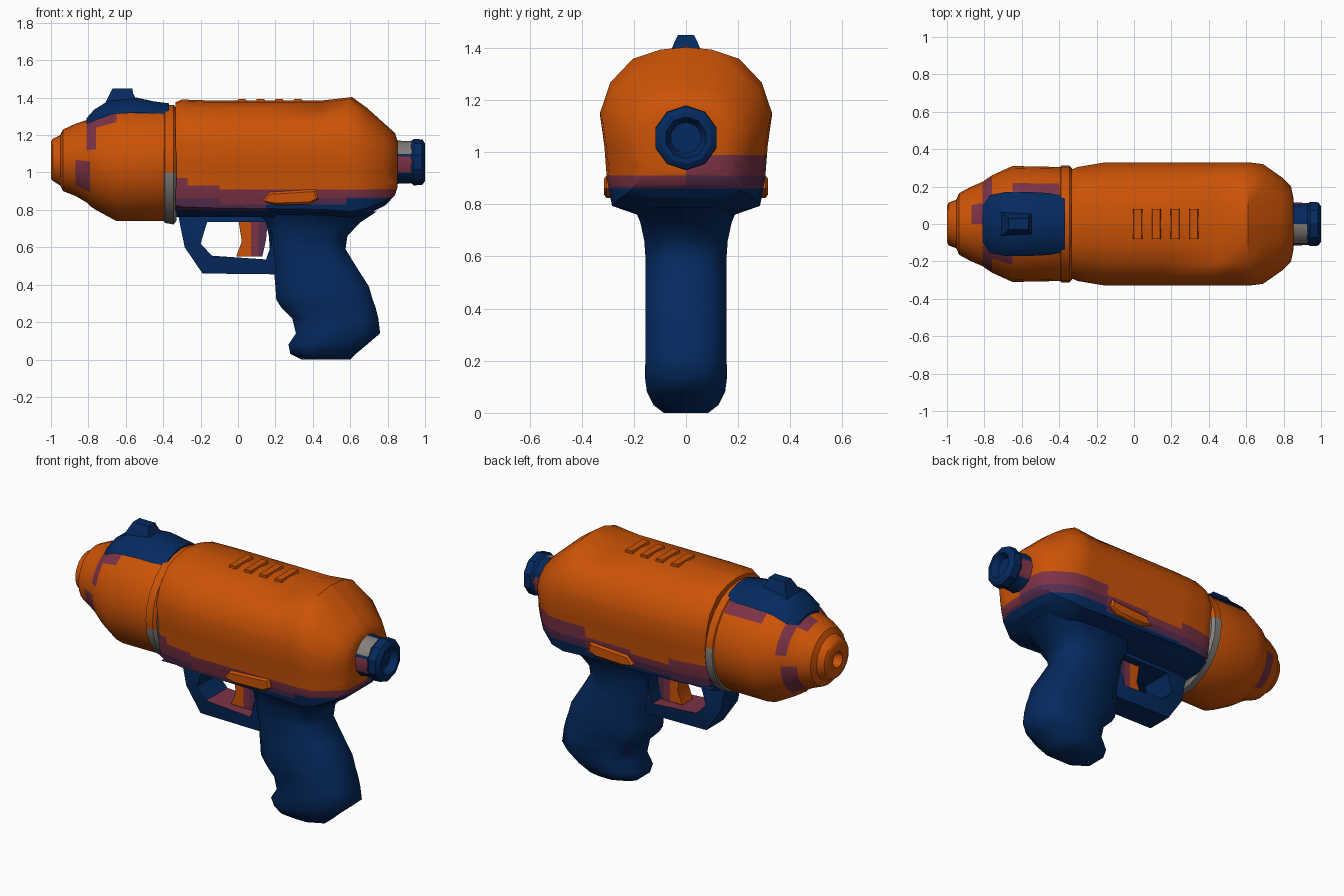
import bpy, bmesh, math

if "Cube" in bpy.data.objects:
    bpy.data.objects.remove(bpy.data.objects["Cube"])


def material(name, rgb):
    m = bpy.data.materials.new(name)
    m.diffuse_color = (*rgb, 1)
    m.use_nodes = True
    m.node_tree.nodes["Principled BSDF"].inputs["Base Color"].default_value = m.diffuse_color
    return m


ORANGE, BLUE, PLUM, ROSE, GREY = range(5)
MATS = [material("orange", (0.60, 0.086, 0.002)), material("navy", (0.0015, 0.023, 0.115)),
        material("plum", (0.09, 0.026, 0.078)), material("rose", (0.20, 0.032, 0.06)),
        material("grey", (0.23, 0.21, 0.19))]
X, Y, Z = (1, 0, 0), (0, 1, 0), (0, 0, 1)


def finish(name, bm, rule, cuts=(), angle=35):
    """Cut along planes, colour faces by rule(centre, normal), shade."""
    for co, no in cuts:
        bmesh.ops.bisect_plane(bm, geom=bm.verts[:] + bm.edges[:] + bm.faces[:],
                               plane_co=co, plane_no=no)
    bmesh.ops.recalc_face_normals(bm, faces=bm.faces[:])
    for f in bm.faces:
        f.material_index = rule(f.calc_center_median(), f.normal) if callable(rule) else rule
    me = bpy.data.meshes.new(name)
    bm.to_mesh(me)
    bm.free()
    for m in MATS:
        me.materials.append(m)
    ob = bpy.data.objects.new(name, me)
    bpy.context.collection.objects.link(ob)
    bpy.ops.object.select_all(action='DESELECT')
    ob.select_set(True)
    bpy.context.view_layer.objects.active = ob
    bpy.ops.object.shade_smooth_by_angle(angle=math.radians(angle))
    return ob


def loft(loops):
    """Skin a list of equal-length closed loops and cap both ends."""
    bm = bmesh.new()
    rows = [[bm.verts.new(p) for p in lp] for lp in loops]
    n = len(rows[0])
    for a, b in zip(rows, rows[1:]):
        for i in range(n):
            bm.faces.new((a[i], a[(i + 1) % n], b[(i + 1) % n], b[i]))
    bm.faces.new(rows[0])
    bm.faces.new(rows[-1])
    return bm


def oval(x, ry, top, bot, n=24, turn=0.0):
    c, rz = (top + bot) / 2, (top - bot) / 2
    return [(x, ry * math.sin(a), c + rz * math.cos(a))
            for a in (2 * math.pi * i / n + turn for i in range(n))]


def slab(profile, hw):
    """Side profile in x, z extruded to both sides."""
    return loft([[(x, y, z) for x, z in profile] for y in (-hw, hw)])


# Tank: angular section swept along x
half = [(0, 1), (.3, .985), (.62, .93), (.88, .79), (1, .61), (.95, .42),
        (.92, .22), (.86, .06), (.52, 0)]
ring = half + [(0, 0)] + [(-y, t) for y, t in half[:0:-1]]
tank = [(-.335, .29, 1.375, .79), (-.30, .305, 1.39, .78), (-.15, .33, 1.385, .775),
        (.45, .33, 1.385, .765), (.61, .33, 1.403, .755), (.69, .32, 1.345, .775),
        (.79, .25, 1.255, .825), (.84, .20, 1.21, .88), (.852, .14, 1.17, .92)]

# Blended band per side: (rear limit x, blue top, plum top, rose top)
FRONT_BAND = [(-.27, .80, .86, .97), (-.1, .80, .86, .93), (.15, .80, .83, .91),
              (.58, .83, .86, .91), (9, .86, .87, .91)]
BACK_BAND = [(-.1, .82, .87, .95), (.15, .83, .87, .91), (.45, .83, .87, .93), (9, .86, .91, .99)]


def tank_colour(c, n):
    for x, *tops in (FRONT_BAND if c.y < 0 else BACK_BAND):
        if c.x < x:
            return next((m for m, t in zip((BLUE, PLUM, ROSE), tops) if c.z < t), ORANGE)


finish("tank_body", loft([[(x, y * w, b + t * (top - b)) for y, t in ring]
                          for x, w, top, b in tank]), tank_colour,
       [((0, 0, 0), Y)]
       + [((0, 0, h), Z) for h in sorted({t for b in FRONT_BAND + BACK_BAND for t in b[1:]})]
       + [((x, 0, 0), X) for x in (-.27, -.1, .15, .45, .58)])

# Nozzle with stepped nose and sunken bore
nose = [(-.36, .30, 1.35, .75), (-.40, .305, 1.355, .74), (-.65, .31, 1.36, .74),
        (-.76, .26, 1.315, .80), (-.79, .24, 1.30, .82), (-.81, .225, 1.28, .84), (-.87, .20, 1.26, .875),
        (-.935, .165, 1.23, .90), (-.95, .13, 1.20, .93), (-.99, .115, 1.18, .955),
        (-1.0, .095, 1.165, .97), (-1.0, .045, 1.11, 1.02), (-.95, .035, 1.10, 1.03)]


def nose_colour(c, n):
    lean = abs(math.degrees(math.atan2(c.y, c.z - 1.05)))
    front = c.y < 0
    if -.80 < c.x < -.38 and lean < 31:
        return BLUE
    if -.82 < c.x < -.76 and 31 < lean < 70:
        return ROSE
    if -.65 < c.x < -.38 and not front and lean < 46:
        return ROSE
    if -.76 < c.x < -.65 and front and lean < 46:
        return ROSE
    if -.88 < c.x < -.80:
        if (front and 84 < lean < 130) or (not front and (lean < 31 or 90 < lean < 150)):
            return ROSE
    return ORANGE


finish("nozzle", loft([oval(*s) for s in nose]), nose_colour)

# Joint ring, grey on its lower half
finish("joint_ring", loft([oval(x, r, 1.05 + r, b) for x, r, b in
                           ((-.40, .295, .745), (-.39, .312, .73), (-.345, .312, .722), (-.33, .295, .74))]),
       lambda c, n: GREY if c.z < (1.0 if c.y < 0 else 1.08) else ORANGE,
       [((0, 0, 1.0), Z), ((0, 0, 1.08), Z)])

# Saddle on top of the nozzle, and the sight
saddle = [(-.81, .10, 1.29, 1.255), (-.77, .155, 1.335, 1.275), (-.69, .17, 1.385, 1.31),
          (-.54, .17, 1.40, 1.32), (-.45, .165, 1.38, 1.315), (-.37, .15, 1.37, 1.315)]
finish("top_saddle", loft([[(x, -w, s), (x, -w * .8, s + .5 * (t - s)), (x, -w * .3, t), (x, w * .3, t),
                            (x, w * .8, s + .5 * (t - s)), (x, w, s)] for x, w, t, s in saddle]), BLUE)
finish("sight", loft([[(x0, -w, z), (x1, -w, z), (x1, w, z), (x0, w, z)]
                      for x0, x1, w, z in ((-.71, -.53, .065, 1.37), (-.685, -.56, .045, 1.42),
                                           (-.67, -.565, .03, 1.45))]), BLUE)


# Rear neck with painted patches, and hollow knob
def neck_colour(c, n):
    if c.y < 0:
        return GREY if c.z > 1.10 else ROSE if 1.0 < c.z < 1.085 else BLUE
    return ROSE if .98 < c.z < 1.085 else BLUE


finish("rear_neck", loft([oval(x, r, 1.055 + r, 1.055 - r, 12) for x, r in ((.82, .13), (.86, .115), (.94, .112))]),
       neck_colour, [((0, 0, z), Z) for z in (.98, 1.0, 1.085, 1.10)])
knob = [(.925, .112), (.94, .124), (.985, .122), (1.0, .10), (1.0, .08), (.96, .06)]
finish("rear_knob", loft([oval(x, r, 1.055 + r, 1.055 - r, 10) for x, r in knob]), BLUE)

# Grip: chamfered horizontal sections (z, front x, back x, half width)
grip = [(0, .34, .60, .085), (.03, .28, .63, .125), (.08, .27, .69, .15), (.14, .31, .76, .158),
        (.22, .29, .75, .155), (.28, .23, .735, .155), (.32, .205, .72, .155), (.39, .20, .70, .155),
        (.50, .19, .63, .155), (.59, .17, .575, .155), (.66, .165, .585, .16), (.73, .15, .65, .175),
        (.79, .10, .74, .20)]


def chamfered(z, x0, x1, w):
    k, j = .09, w * .5
    return [(x0, -j, z), (x0 + k, -w, z), (x1 - k, -w, z), (x1, -j, z),
            (x1, j, z), (x1 - k, w, z), (x0 + k, w, z), (x0, j, z)]


finish("grip", loft([chamfered(*s) for s in grip]), BLUE, angle=50)

# Trigger guard: frame between an outer and an inner outline
outer = [(-.33, .82), (-.285, .60), (-.19, .46), (.24, .455), (.24, .60), (.24, .82)]
inner = [(-.165, .735), (-.20, .62), (-.14, .555), (.15, .535), (.18, .62), (.17, .735)]
W = .10
bm = bmesh.new()
loops = [[bm.verts.new((x, y, z)) for x, z in pts]
         for pts, y in ((outer, -W * .8), (inner, -W), (inner, W), (outer, W * .8))]
for a, b in zip(loops, loops[1:] + loops[:1]):
    for i in range(6):
        bm.faces.new((a[i], a[(i + 1) % 6], b[(i + 1) % 6], b[i]))
finish("trigger_guard", bm, lambda c, n: ROSE if n.z > .9 and c.z < .6 else BLUE)

# Trigger, blended toward the rear
finish("trigger", slab([(.0, .76), (.16, .76), (.15, .64), (.13, .55), (-.01, .55), (.02, .63)], .05),
       lambda c, n: ORANGE if c.x < .07 else ROSE if c.x < .11 else PLUM,
       [((x, 0, 0), X) for x in (.07, .11)])

# Underside rail joining tank and guard
finish("under_rail", loft([[(-.33, -w, z), (.50, -w, z), (.50, w, z), (-.33, w, z)]
                           for w, z in ((.17, .762), (.25, .80))]), BLUE)

# Side catches
for s in (-1, 1):
    finish("side_catch", loft([[(.13 + d, s * y, .85 - d * .3), (.17, s * y, .895 - d), (.42 - d, s * y, .91 - d),
                                (.43 - d, s * y, .86), (.38, s * y, .83 + d), (.20, s * y, .825 + d)]
                               for y, d in ((.27, 0), (.305, 0), (.315, .012))]), ORANGE)

# Low ribs along the top of the tank
for i in range(4):
    x = .02 + i * .1
    finish("top_rib", loft([[(x - w, -.08, z), (x + w, -.08, z), (x + w, .08, z), (x - w, .08, z)]
                            for w, z in ((.03, 1.36), (.02, 1.393))]), ORANGE)
